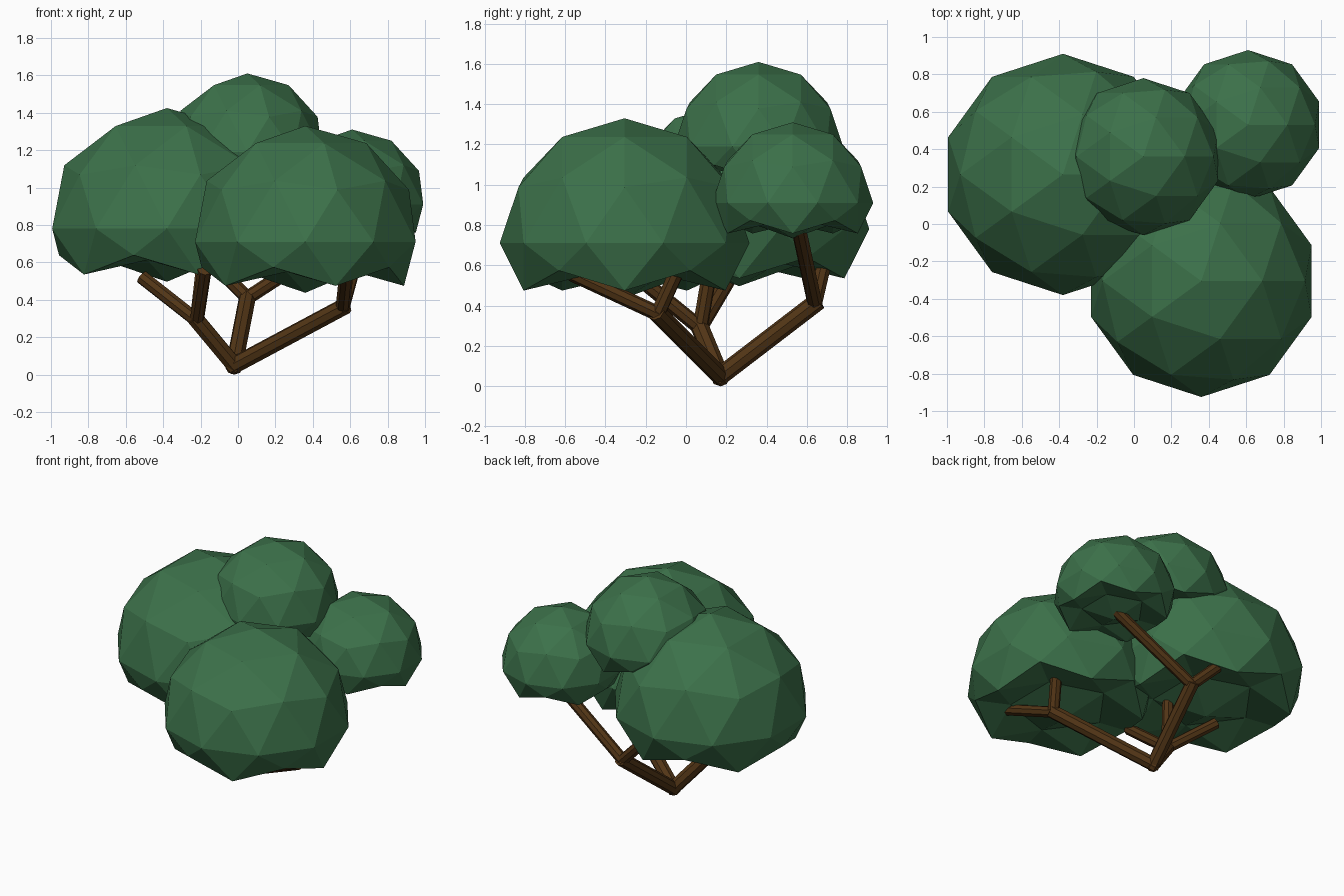
import bpy
from mathutils import Vector

cube = bpy.data.objects.get("Cube")
if cube:
    bpy.data.objects.remove(cube)


def make_material(name, rgb):
    mat = bpy.data.materials.new(name)
    mat.use_nodes = True
    mat.diffuse_color = (*rgb, 1)
    mat.node_tree.nodes["Principled BSDF"].inputs["Base Color"].default_value = (*rgb, 1)
    return mat


leaf_green = make_material("leaf green", (0.045, 0.165, 0.068))
bark_brown = make_material("bark brown", (0.085, 0.036, 0.008))


def squash(z):
    """Flatten the underside of a unit sphere into a crumpled base, ring by ring."""
    if z > -0.1:
        return z
    if z > -0.48:
        return -0.22
    if z > -0.6:
        return -0.38
    return -0.26 if z > -0.95 else -0.44


def foliage(name, centre, radius):
    bpy.ops.mesh.primitive_ico_sphere_add(subdivisions=2, radius=1, location=centre)
    obj = bpy.context.object
    obj.name = name
    for v in obj.data.vertices:
        v.co.z = squash(v.co.z)
        v.co *= radius
    obj.data.materials.append(leaf_green)


def limb(name, start, end, radius):
    start, end = Vector(start), Vector(end)
    axis = end - start
    bpy.ops.mesh.primitive_cylinder_add(vertices=8, radius=radius, depth=axis.length + radius,
                                        location=(start + end) / 2)
    obj = bpy.context.object
    obj.name = name
    obj.rotation_euler = axis.to_track_quat('Z', 'Y').to_euler()
    obj.data.materials.append(bark_brown)


# Leaf clumps
foliage("foliage_right", (-0.38, 0.265, 0.78), 0.645)
foliage("foliage_front", (0.36, -0.305, 0.71), 0.62)
foliage("foliage_top", (0.05, 0.36, 1.19), 0.42)
foliage("foliage_back", (0.61, 0.53, 0.91), 0.40)

# Three boughs rise from one root, each forking into thinner branches
root = (-0.02, 0.17, 0.05)
boughs = {
    "right": ((-0.22, 0.07, 0.29), [(-0.5, 0.2, 0.51), (-0.18, 0.13, 0.64), (-0.18, -0.25, 0.55)]),
    "front": ((0.56, -0.14, 0.36), [(0.62, -0.04, 0.58), (0.58, -0.55, 0.55)]),
    "back": ((0.05, 0.64, 0.41), [(0.62, 0.56, 0.78), (-0.12, 0.68, 0.58)]),
}
for side, (fork, tips) in boughs.items():
    limb("bough_" + side, root, fork, 0.046)
    for i, tip in enumerate(tips):
        limb(f"branch_{side}_{i + 1}", fork, tip, 0.038)
